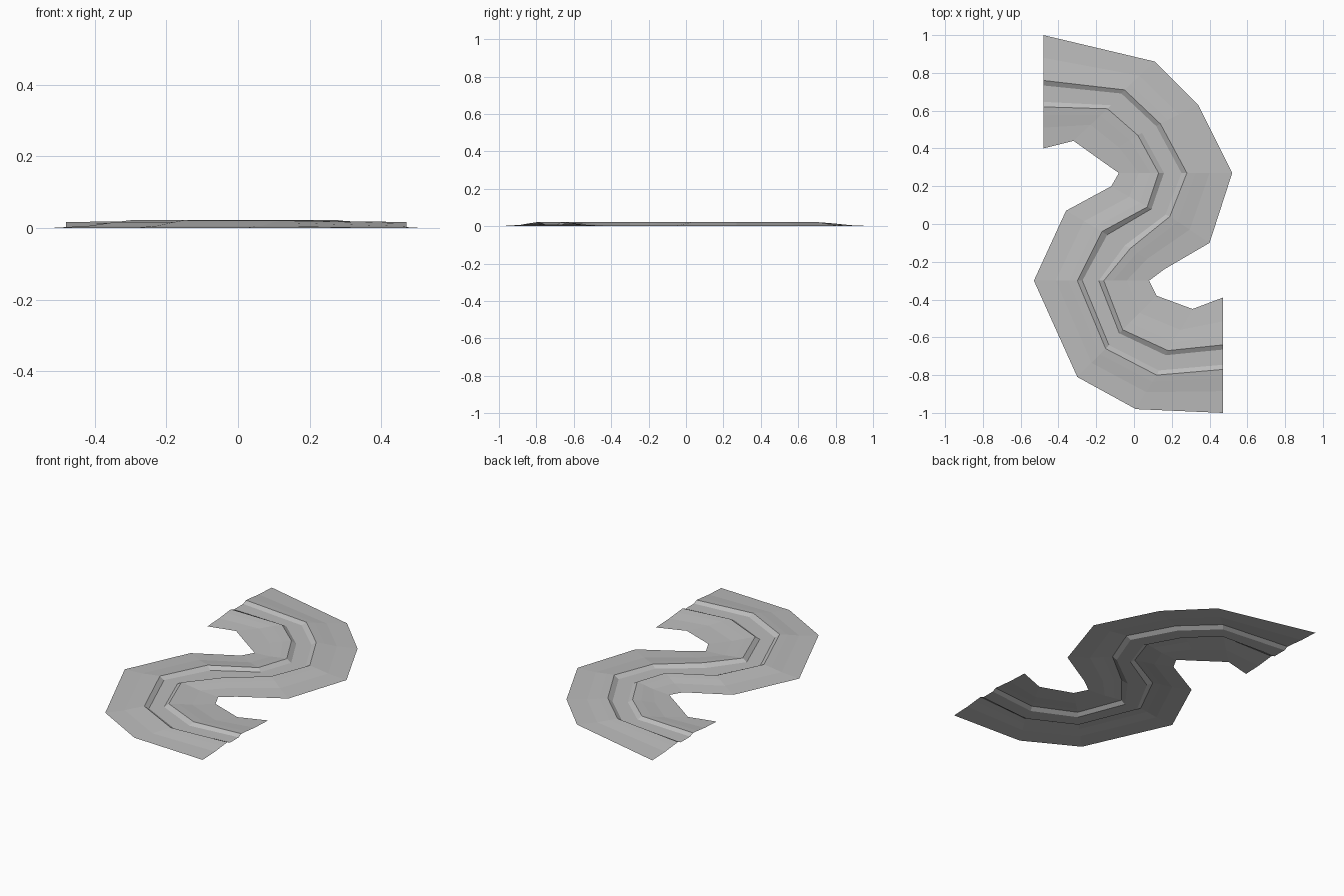
import bpy
import bmesh
from mathutils import Vector

cube = bpy.data.objects.get("Cube")
if cube:
    bpy.data.objects.remove(cube)

# Plan lines that run along the bend: outer rims and the two channel lips
east_rim = [(-.48, 1), (.11, .86), (.34, .63), (.52, .27), (.4, -.1),
            (.16, -.24), (.08, -.3), (.12, -.38), (.31, -.45), (.47, -.39)]
east_lip = [(-.48, .76), (-.05, .71), (.14, .53), (.28, .27), (.19, .04),
            (-.02, -.13), (-.16, -.3), (-.06, -.56), (.18, -.67), (.47, -.64)]
west_lip = [(-.48, .62), (-.14, .61), (.02, .47), (.13, .27), (.07, .09),
            (-.17, -.04), (-.3, -.3), (-.15, -.66), (.12, -.8), (.47, -.77)]
west_rim = [(-.48, .4), (-.32, .44), (-.18, .34), (-.08, .27), (-.12, .2),
            (-.36, .07), (-.53, -.3), (-.3, -.81), (.01, -.98), (.47, -1)]

# Bank profile: share of the way from rim to lip, share of the bank height
BANK = [(0, 0), (.5, .3), (.8, .75), (1, 1)]
BED = .005      # height of the channel floor
WALL = .19      # share of the channel width taken by each wall


def point(a, b, t, z):
    p = Vector(a).lerp(Vector(b), t)
    return (p.x, p.y, z)


def section(i):
    """Cross-section from the east rim to the west rim."""
    from_end = min(i, len(east_rim) - 1 - i)
    top = (.017, .021)[from_end] if from_end < 2 else .022
    er, el, wl, wr = east_rim[i], east_lip[i], west_lip[i], west_rim[i]
    east = [point(er, el, t, h * top) for t, h in BANK]
    floor = [point(el, wl, t, BED) for t in (WALL, 1 - WALL)]
    west = [point(wr, wl, t, h * top) for t, h in reversed(BANK)]
    return east + floor + west


# Bridge the cross-sections into one open sheet
bm = bmesh.new()
rows = [[bm.verts.new(p) for p in section(i)] for i in range(len(east_rim))]
for r, s in zip(rows, rows[1:]):
    for j in range(len(r) - 1):
        bm.faces.new((r[j], r[j + 1], s[j + 1], s[j]))
bm.normal_update()
if sum(f.normal.z for f in bm.faces) < 0:
    bmesh.ops.reverse_faces(bm, faces=bm.faces[:])
mesh = bpy.data.meshes.new("winding_channel")
bm.to_mesh(mesh)
bm.free()

# Plain grey ground
grey = bpy.data.materials.new("ground_grey")
grey.use_nodes = True
color = (.5, .5, .5, 1)
grey.diffuse_color = color
grey.node_tree.nodes["Principled BSDF"].inputs["Base Color"].default_value = color
mesh.materials.append(grey)

channel = bpy.data.objects.new("winding_channel", mesh)
bpy.context.collection.objects.link(channel)
